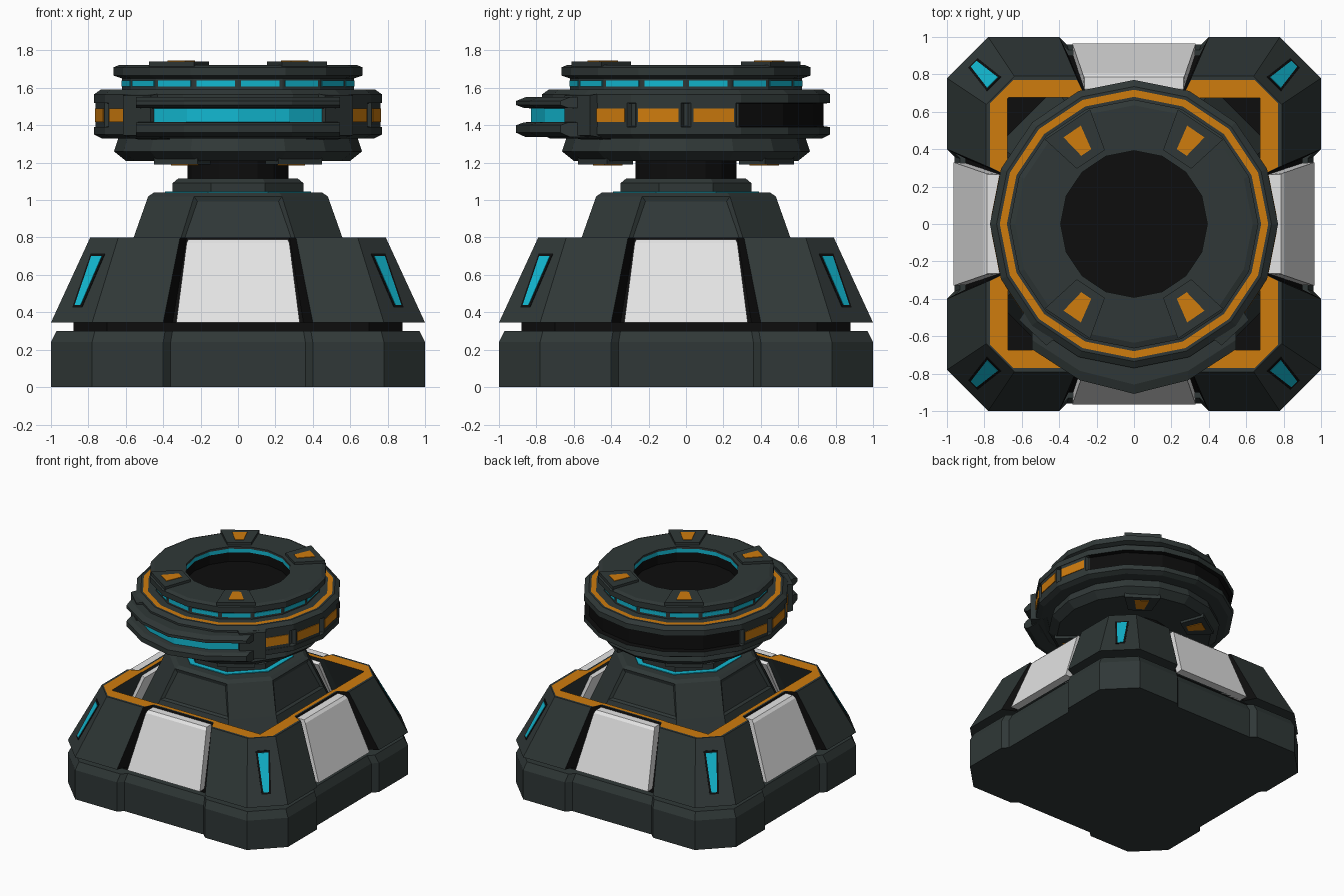
import bpy, bmesh, math
from mathutils import Vector, Matrix

cube = bpy.data.objects.get("Cube")
if cube:
    bpy.data.objects.remove(cube, do_unlink=True)


def material(name, rgb):
    m = bpy.data.materials.new(name)
    m.use_nodes = True
    m.diffuse_color = (*rgb, 1)
    m.node_tree.nodes["Principled BSDF"].inputs["Base Color"].default_value = (*rgb, 1)
    return m


DARK, BLACK, ORANGE, CYAN, WHITE = range(5)
MATS = [material("dark_metal", (0.029, 0.039, 0.038)),
        material("black", (0.004, 0.004, 0.004)),
        material("orange", (0.62, 0.2, 0.004)),
        material("cyan", (0.006, 0.48, 0.64)),
        material("white_panel", (0.78, 0.78, 0.78))]


def loft(name, loops, bands=DARK, cap=DARK, end=None, angle=0, ring=False, inset=None):
    """Skin a list of loops; bands gives a colour, or a rule, for each step."""
    bm = bmesh.new()
    rings = [[bm.verts.new(p) for p in loop] for loop in loops]
    pairs = list(zip(rings, rings[1:]))
    if ring:
        pairs.append((rings[-1], rings[0]))
    if isinstance(bands, int):
        bands = [bands] * len(pairs)
    for (a, b), band in zip(pairs, bands):
        for i in range(len(a)):
            j = (i + 1) % len(a)
            f = bm.faces.new((a[i], a[j], b[j], b[i]))
            f.material_index = band(f.calc_center_median()) if callable(band) else band
    if not ring:
        bm.faces.new(rings[0]).material_index = cap
        bm.faces.new(rings[-1]).material_index = cap if end is None else end
    bmesh.ops.recalc_face_normals(bm, faces=bm.faces)
    if inset:
        bm.normal_update()
        chosen = [f for f in bm.faces if inset(f)]
        bmesh.ops.inset_individual(bm, faces=chosen, thickness=0.03, depth=-0.015)
    bm.transform(Matrix.Rotation(math.radians(angle), 4, "Z"))
    me = bpy.data.meshes.new(name)
    bm.to_mesh(me)
    bm.free()
    for m in MATS:
        me.materials.append(m)
    ob = bpy.data.objects.new(name, me)
    bpy.context.collection.objects.link(ob)
    return ob


def four(side, z):
    """Repeat the points of one side around four sides."""
    return [Matrix.Rotation(k * math.pi / 2, 3, "Z") @ Vector((x, y, z))
            for k in range(4) for x, y in side]


def notched(z, h, c, n, m, d):
    """Square outline with cut corners and a notch in each side."""
    return four([(-c, -h), (-n, -h), (-m, -d), (m, -d), (n, -h), (c, -h)], z)


def octagon(z, h, c=None):
    c = h * 0.414 if c is None else c
    return four([(-c, -h), (c, -h)], z)


def circle(r, z, n=16):
    return [(r * math.cos(math.tau * k / n), r * math.sin(math.tau * k / n), z) for k in range(n)]


def box_out(name, angle, r0, r1, w, z0, z1, colour, taper=0.0):
    """Block facing outwards at an angle measured from the front."""
    def rect(r, t):
        return [(-w + t, -r, z0 + t), (w - t, -r, z0 + t), (w - t, -r, z1 - t), (-w + t, -r, z1 - t)]
    return loft(name, [rect(r0, 0), rect(r1, taper)], colour, colour, angle=angle)


def wedge(name, angle, r0, r1, w0, w1, z0, z1, colour):
    """Flat trapezoid pad that widens outwards."""
    return loft(name, [[(-w0, -r0, z), (w0, -r0, z), (w1, -r1, z), (-w1, -r1, z)] for z in (z0, z1)],
                colour, colour, angle=angle)


# Base plinth and dark gap
loft("plinth", [notched(0, 1, 0.78, 0.4, 0.36, 0.96), notched(0.24, 1, 0.78, 0.4, 0.36, 0.96),
                notched(0.3, 0.97, 0.765, 0.39, 0.35, 0.93)])
loft("gap", [octagon(0.29, 0.88, 0.7), octagon(0.35, 0.88, 0.7)], BLACK, BLACK)

# Hollow sloped skirt with an orange rim
loft("skirt", [notched(0.345, 0.86, 0.76, 0.39, 0.34, 0.85),
               notched(0.345, 1, 0.78, 0.4, 0.35, 0.9),
               notched(0.8, 0.79, 0.64, 0.31, 0.275, 0.715),
               notched(0.8, 0.77, 0.645, 0.305, 0.27, 0.7),
               notched(0.8, 0.675, 0.67, 0.3, 0.265, 0.67)],
     [DARK, lambda c: BLACK if max(abs(c.x), abs(c.y)) < 0.87 and min(abs(c.x), abs(c.y)) < 0.36 else DARK,
      DARK, ORANGE, DARK], ring=True)

# White side panels and corner lights
SECTION = [(0.965, 0.345, 0.33), (0.805, 0.77, 0.275), (0.785, 0.79, 0.265),
           (0.725, 0.79, 0.265), (0.66, 0.75, 0.27), (0.83, 0.345, 0.32)]
for k in range(4):
    loft("side_panel", [[(s * w, -y, z) for y, z, w in SECTION] for s in (-1, 1)],
         WHITE, WHITE, angle=90 * k)

    def slot(grow, out):
        pts = []
        for s, w, z in ((-1, 0.022, 0.44), (1, 0.022, 0.44), (1, 0.04, 0.7), (-1, 0.04, 0.7)):
            z += grow if z > 0.5 else -grow
            pts.append((s * (w + grow), -(1.2586 - (z - 0.345) * 0.544 + out), z))
        return pts
    loft("corner_light_frame", [slot(0.014, -0.01), slot(0.014, 0.003)], BLACK, BLACK, angle=90 * k + 45)
    loft("corner_light", [slot(0, -0.01), slot(0, 0.006)], CYAN, CYAN, angle=90 * k + 45)

# Pedestal, neck and shaft
loft("pedestal", [octagon(0.345, 0.73, 0.42), octagon(0.78, 0.565, 0.31),
                  octagon(1.02, 0.48, 0.235), octagon(1.04, 0.45, 0.22)],
     inset=lambda f: max(abs(f.normal.x), abs(f.normal.y)) > 0.85 and 0.8 < f.calc_center_median().z < 1)
loft("neck_light", [octagon(1.035, 0.39), octagon(1.046, 0.39)], CYAN, CYAN)
loft("neck", [octagon(1.03, 0.35), octagon(1.09, 0.35), octagon(1.115, 0.32)])
loft("shaft", [circle(0.27, 1.1), circle(0.27, 1.22)], BLACK, BLACK)


# Turned head: radius, height and colour of the step that follows
def rear_window(c):
    return BLACK if c.y > 0.25 else DARK


PROFILE = [(0.25, 1.21, DARK), (0.6, 1.21, DARK), (0.663, 1.26, DARK), (0.64, 1.33, DARK),
           (0.73, 1.33, DARK), (0.77, 1.35, DARK), (0.77, 1.39, rear_window),
           (0.735, 1.395, rear_window), (0.735, 1.515, rear_window), (0.77, 1.52, DARK),
           (0.77, 1.565, DARK), (0.735, 1.59, DARK), (0.718, 1.59, ORANGE), (0.68, 1.59, DARK),
           (0.62, 1.59, DARK), (0.62, 1.65, DARK), (0.665, 1.665, DARK), (0.665, 1.71, DARK),
           (0.635, 1.722, DARK), (0.392, 1.722, DARK), (0.392, 1.705, CYAN),
           (0.392, 1.675, BLACK), (0.392, 1.6, BLACK)]
loft("head", [circle(r, z) for r, z, c in PROFILE], [c for r, z, c in PROFILE[:-1]], DARK, BLACK)

# Segmented light band
for k in range(16):
    box_out("band_light", 22.5 * (k + 0.5), 0.59, 0.613, 0.105, 1.607, 1.638, CYAN)

# Side windows in raised frames, and the blocks that end the visor
for s in (-1, 1):
    for k in range(3):
        a = s * 22.5 * (k + 2.5)
        box_out("window_frame", a, 0.7, 0.752, 0.14, 1.345, 1.57, DARK, 0.018)
        box_out("window", a, 0.74, 0.757, 0.11, 1.418, 1.49, ORANGE)
    box_out("visor_end", s * 43, 0.66, 0.795, 0.12, 1.325, 1.58, DARK, 0.02)


# Projecting front visor with a recessed light
def visor(z, back, narrow=1.0):
    half = [(0.545, -0.5), (0.545, -0.67 + back), (0.29, -0.835 + back)]
    pts = half + [(0, -0.908 + back)] + [(-x, y) for x, y in reversed(half)]
    return [(x * narrow, y, z) for x, y in pts]


loft("visor", [visor(1.337, 0.05), visor(1.36, 0), visor(1.4, 0), visor(1.415, 0.04),
               visor(1.418, 0.08, 0.94), visor(1.49, 0.08, 0.94), visor(1.493, 0.04),
               visor(1.508, 0), visor(1.53, 0), visor(1.55, 0.05)],
     [DARK, DARK, DARK, DARK, CYAN, DARK, DARK, DARK, DARK])

# Pads with orange markers above and below the head
for a in (33.75, -33.75, 146.25, -146.25):
    wedge("top_pad", a, 0.415, 0.64, 0.09, 0.145, 1.69, 1.742, DARK)
    wedge("top_marker", a, 0.46, 0.595, 0.032, 0.056, 1.735, 1.746, ORANGE)
    wedge("bottom_pad", a, 0.4, 0.6, 0.09, 0.14, 1.19, 1.24, DARK)
    wedge("bottom_marker", a, 0.43, 0.56, 0.032, 0.056, 1.186, 1.2, ORANGE)
